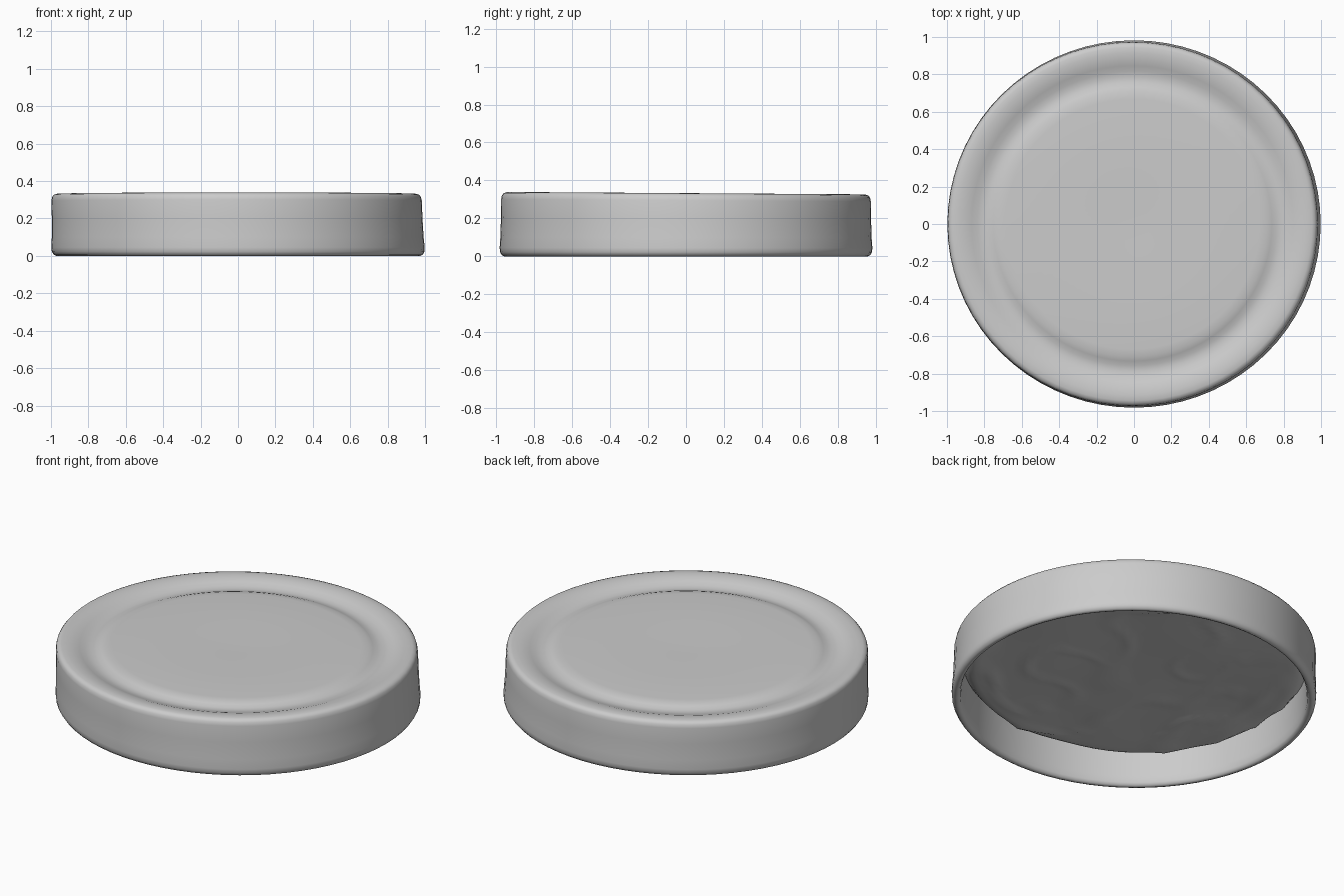
import bpy, bmesh, math
from mathutils import Vector, noise

cube = bpy.data.objects.get("Cube")
if cube:
    bpy.data.objects.remove(cube, do_unlink=True)

SEGMENTS = 72
DEPTH_Y = 0.984

grey = bpy.data.materials.new("plain grey")
grey.use_nodes = True
colour = (0.6, 0.6, 0.6, 1)
grey.diffuse_color = colour
grey.node_tree.nodes["Principled BSDF"].inputs["Base Color"].default_value = colour


def lathe(name, profile, shift):
    """Spin a (radius, height) profile that starts on the axis; shift adjusts each point."""
    bm = bmesh.new()
    centre = bm.verts.new(shift(Vector((0, 0, profile[0][1]))))
    previous = None
    for radius, height in profile[1:]:
        ring = []
        for i in range(SEGMENTS):
            a = math.tau * i / SEGMENTS
            p = Vector((radius * math.cos(a), radius * math.sin(a) * DEPTH_Y, height))
            ring.append(bm.verts.new(shift(p)))
        for i in range(SEGMENTS):
            j = (i + 1) % SEGMENTS
            if previous:
                bm.faces.new((previous[i], ring[i], ring[j], previous[j]))
            else:
                bm.faces.new((centre, ring[i], ring[j]))
        previous = ring
    mesh = bpy.data.meshes.new(name)
    bm.to_mesh(mesh)
    bm.free()
    mesh.materials.append(grey)
    mesh.shade_smooth()
    obj = bpy.data.objects.new(name, mesh)
    bpy.context.collection.objects.link(obj)
    return obj


def lean(p):
    # The top slopes down toward the back and the skirt leans a little to one side
    p.x -= 0.03 * (p.z - 0.05)
    p.z -= 0.02 * p.y * p.z
    return p


def wrinkle(p):
    # Crumpled lining: shallow dents and a few creases, flatter in the middle
    r = math.hypot(p.x, p.y)
    dents = 0.02 * noise.noise(p * 2.5 + Vector((3, 1, 0)))
    crease = max(0, 0.12 - abs(noise.noise(p * 3 + Vector((0, 5, 2)))))
    p.z += (dents - 0.12 * crease) * min(1, 0.2 + r)
    return lean(p)


# Lid shell: raised centre panel, ring groove, tight shoulder, skirt, rolled rim, inner wall
lathe("lid_shell", [
    (0, 0.322), (0.1, 0.325), (0.4, 0.325), (0.68, 0.325), (0.72, 0.322), (0.745, 0.314),
    (0.77, 0.304), (0.8, 0.302), (0.83, 0.307), (0.86, 0.318), (0.89, 0.328),
    (0.93, 0.333), (0.96, 0.332), (0.976, 0.327), (0.986, 0.315), (0.99, 0.295),
    (0.991, 0.2), (0.994, 0.1), (0.998, 0.045), (0.996, 0.022), (0.986, 0.006),
    (0.972, 0), (0.958, 0.006), (0.95, 0.02), (0.946, 0.06), (0.942, 0.25)], lean)

# Lining under the top, facing down, its edge turned up against the wall
lining = lathe("inner_lining",
               [(0.87 * i / 30, 0.185) for i in range(31)]
               + [(0.895, 0.189), (0.915, 0.2), (0.93, 0.216), (0.945, 0.235)], wrinkle)
lining.data.flip_normals()
